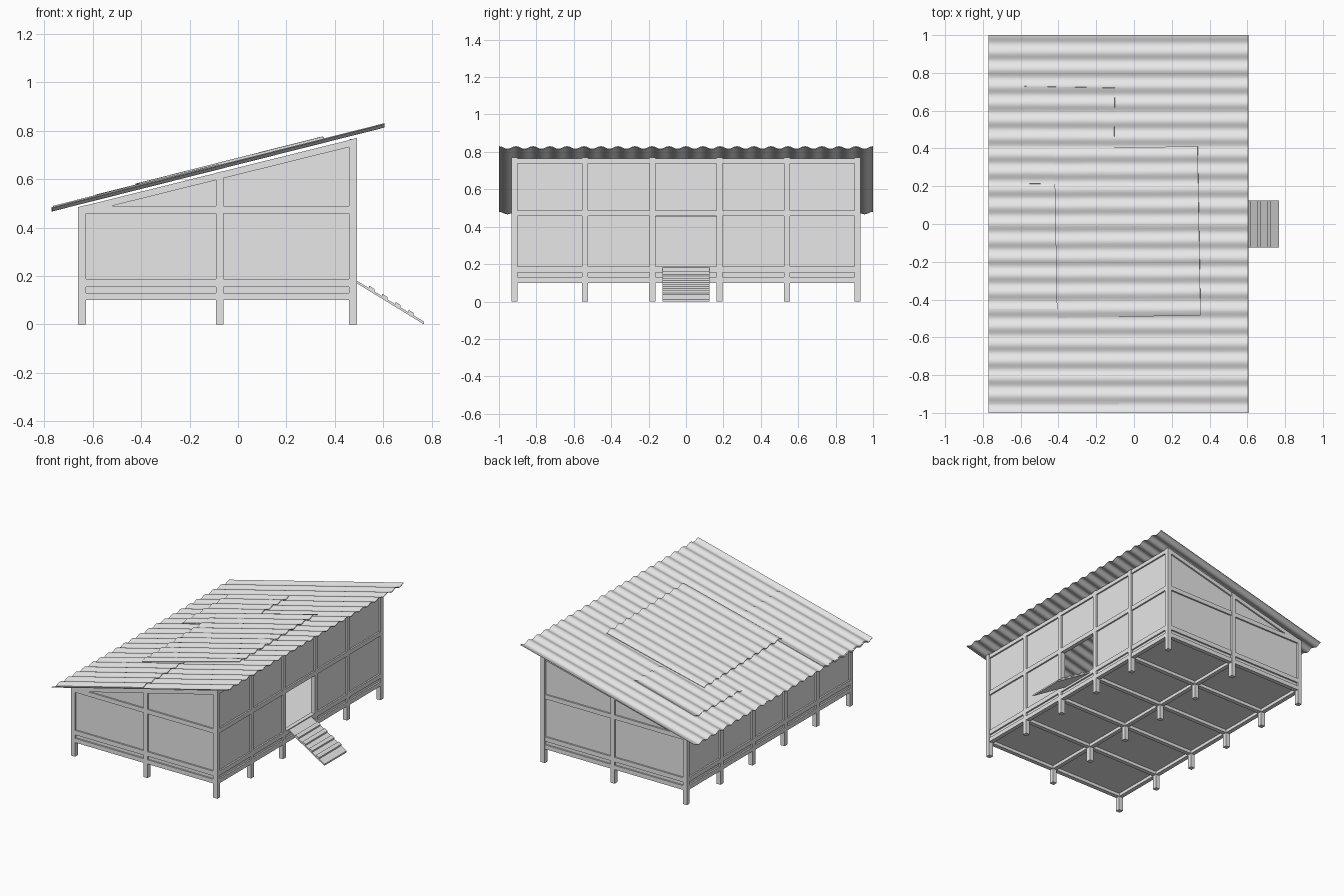
import bpy, bmesh, math

cube = bpy.data.objects.get("Cube")
if cube:
    bpy.data.objects.remove(cube, do_unlink=True)

grey = bpy.data.materials.new("plain_grey")
grey.use_nodes = True
grey.diffuse_color = (0.8, 0.8, 0.8, 1)
grey.node_tree.nodes["Principled BSDF"].inputs["Base Color"].default_value = (0.8, 0.8, 0.8, 1)

POST_X = (-0.645, -0.075, 0.475)
POST_Y = (-0.918, -0.54, -0.18, 0.18, 0.54, 0.918)
HALF = 0.016            # half width of a post
RAIL = HALF - 0.001     # rails sit a hair inside the post faces
SKIN = 0.004            # half thickness of wall panels
SLOPE = 0.2524


def eave(x):
    """Height of the wall top below the sloping roof."""
    return 0.77 + 0.248 * (x - 0.49)


def under_eave(x):
    return eave(x) - 0.03


def roof(x):
    return 0.475 + SLOPE * (x + 0.77)


def make(name, bm):
    bmesh.ops.recalc_face_normals(bm, faces=bm.faces)
    mesh = bpy.data.meshes.new(name)
    bm.to_mesh(mesh)
    bm.free()
    mesh.materials.append(grey)
    ob = bpy.data.objects.new(name, mesh)
    bpy.context.collection.objects.link(ob)
    return ob


def box(name, xs, ys, low, high):
    """Box whose low and high ends are heights or functions of x."""
    bm = bmesh.new()
    bmesh.ops.create_cube(bm, size=1)
    for v in bm.verts:
        end = high if v.co.z > 0 else low
        x = xs[v.co.x > 0]
        v.co = (x, ys[v.co.y > 0], end(x) if callable(end) else end)
    return make(name, bm)


def around(c, r):
    return (c - r, c + r)


# Posts: full height round the walls, short stilts under the floor
for i, x in enumerate(POST_X):
    for j, y in enumerate(POST_Y):
        inner = i == 1 and 0 < j < len(POST_Y) - 1
        box("stilt" if inner else "post", around(x, HALF), around(y, HALF),
            0, 0.12 if inner else eave)

# Floor, with beams on the post grid beneath it
full_x = (POST_X[0], POST_X[-1])
full_y = (POST_Y[0], POST_Y[-1])
box("floor", full_x, full_y, 0.122, 0.135)
for y in POST_Y[1:-1]:
    box("floor_cross_beam", full_x, around(y, RAIL), 0.1, 0.128)
box("floor_middle_beam", around(POST_X[1], RAIL), full_y, 0.1, 0.128)

# Gable walls
for y in full_y:
    box("gable_panel", full_x, around(y, SKIN), 0.11, under_eave)
    for low, high in ((0.1, 0.13), (0.155, 0.187), (0.457, 0.488)):
        box("gable_rail", full_x, around(y, RAIL), low, high)
    box("gable_top_rail", full_x, around(y, RAIL), under_eave,
        lambda x: eave(x) - 0.001)

# Low back wall
low_x, high_x = full_x
box("low_wall_panel", around(low_x, SKIN), full_y, 0.11, 0.47)
for low, high in ((0.1, 0.13), (0.155, 0.187), (0.455, 0.484)):
    box("low_wall_rail", around(low_x, RAIL), full_y, low, high)

# High wall, its middle bay left open as a doorway
for low, high in ((0.1, 0.13), (0.155, 0.187), (0.457, 0.488), (0.738, 0.765)):
    box("high_wall_rail", around(high_x, RAIL), full_y, low, high)
box("high_wall_upper_panel", around(high_x, SKIN), full_y, 0.47, 0.75)
box("high_wall_sill_panel", around(high_x, SKIN), full_y, 0.11, 0.17)
for ys in (POST_Y[0], POST_Y[2]), (POST_Y[3], POST_Y[5]):
    box("high_wall_lower_panel", around(high_x, SKIN), ys, 0.16, 0.48)


# Ramp with cleats
def ramp(x):
    return 0.178 - 0.611 * (x - 0.49)


box("ramp_board", (0.487, 0.768), (-0.125, 0.125),
    lambda x: ramp(x) - 0.008, lambda x: ramp(x) + 0.003)
for n in range(4):
    x = 0.553 + n * 0.054
    box("ramp_cleat", around(x, 0.011), (-0.125, 0.125),
        ramp, lambda x: ramp(x) + 0.013)


# Corrugated sheets lying on the roof slope
def sheet(name, xs, ys, lift=0.0, turn=0.0):
    cx, cy = sum(xs) / 2, sum(ys) / 2
    nx, ny = 4, max(8, round((ys[1] - ys[0]) * 88))
    bm = bmesh.new()
    rows = []
    for i in range(nx + 1):
        row = []
        for j in range(ny + 1):
            dx = (i / nx - 0.5) * (xs[1] - xs[0])
            dy = (j / ny - 0.5) * (ys[1] - ys[0])
            x = cx + dx * math.cos(turn) - dy * math.sin(turn)
            y = cy + dx * math.sin(turn) + dy * math.cos(turn)
            wave = 0.007 * math.cos(math.tau * 11 * y)
            row.append(bm.verts.new((x, y, roof(x) + lift + wave)))
        rows.append(row)
    for a, b in zip(rows, rows[1:]):
        for j in range(ny):
            bm.faces.new((a[j], b[j], b[j + 1], a[j + 1]))
    ob = make(name, bm)
    thick = ob.modifiers.new("thickness", "SOLIDIFY")
    thick.thickness = 0.004
    thick.offset = 0
    bpy.ops.object.select_all(action="DESELECT")
    ob.select_set(True)
    bpy.context.view_layer.objects.active = ob
    bpy.ops.object.modifier_apply(modifier="thickness")
    bpy.ops.object.shade_smooth_by_angle(angle=math.radians(50))


sheet("roof_sheet", (-0.77, 0.605), (-1, 1))
sheet("roof_lower_patch", (-0.765, -0.08), (-0.955, -0.45), 0.004)
sheet("roof_side_patch", (-0.585, -0.105), (0.21, 0.725), 0.006, math.radians(-1))
sheet("roof_main_patch", (-0.415, 0.345), (-0.49, 0.405), 0.01, math.radians(1))
